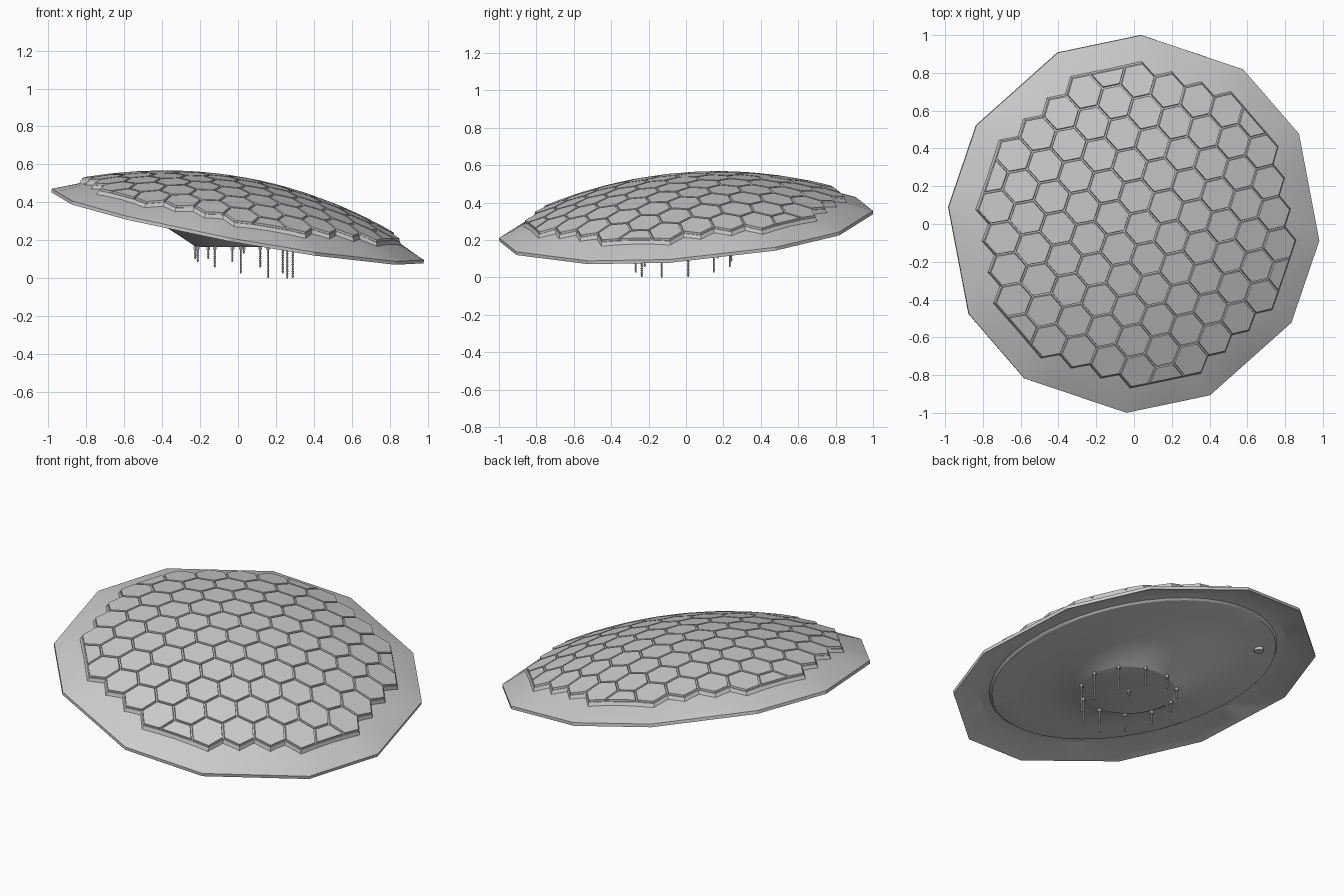
import bpy, bmesh, math
from mathutils import Vector, Matrix

if "Cube" in bpy.data.objects:
    bpy.data.objects.remove(bpy.data.objects["Cube"])

# Shared dimensions: the dish is built level, then tilted
NORMAL = Vector((0.184, -0.08, 1)).normalized()
CENTRE = Vector((0, 0, 0.284))
TILT = Matrix.Translation(CENTRE) @ Vector((0, 0, 1)).rotation_difference(NORMAL).to_matrix().to_4x4()
H = 0.216                      # dome height
S = 0.0967                     # hexagon side
P = S * math.sqrt(3)           # hexagon pitch
A0 = math.radians(101.3)       # direction of the clipped corners
SUB = 4                        # points per rim side


def dome(x, y):
    return H * (1 - x * x - y * y)


def finish(name, bm, angle=25):
    bmesh.ops.recalc_face_normals(bm, faces=bm.faces)
    me = bpy.data.meshes.new(name)
    bm.to_mesh(me)
    bm.free()
    ob = bpy.data.objects.new(name, me)
    bpy.context.collection.objects.link(ob)
    bpy.ops.object.select_all(action='DESELECT')
    ob.select_set(True)
    bpy.context.view_layer.objects.active = ob
    if angle:
        bpy.ops.object.shade_smooth_by_angle(angle=math.radians(angle))
    return ob


def rim_points():
    # twelve-sided outline with alternating side lengths
    angs = []
    for k in range(6):
        mid = A0 + k * math.pi / 3
        angs += [mid - math.radians(13.2), mid + math.radians(13.2)]
    corners = [Vector((math.cos(a), math.sin(a))) * 1.003 for a in angs]
    return [corners[i].lerp(corners[(i + 1) % 12], j / SUB)
            for i in range(12) for j in range(SUB)]


def skin(bm, rings):
    for a, b in zip(rings, rings[1:]):
        n = len(a)
        for i in range(n):
            bm.faces.new((a[i], a[(i + 1) % n], b[(i + 1) % n], b[i]))


# Dish body: domed top, thin rim, underside with a level mounting pad
outline = rim_points()
bm = bmesh.new()


def ring(func):
    return [bm.verts.new(func(p)) for p in outline]


rings = []
for f in (0.04, 0.2, 0.36, 0.52, 0.68, 0.86):
    rings.append(ring(lambda p: TILT @ Vector((p.x * f, p.y * f, dome(p.x * f, p.y * f)))))
for f, z in ((1, 0), (1, -0.018), (0.87, 0.03)):
    rings.append(ring(lambda p: TILT @ Vector((p.x * f, p.y * f, z))))
for r, z in ((0.79, 0.026), (0.78, 0.016)):
    rings.append(ring(lambda p: TILT @ (p.normalized() * r).to_3d() + NORMAL * z))


def underside(p, r):
    t = max(0, min(1, (r - 0.25) / 0.5))
    s = 1 - (1 - t) ** 2.05
    d = p.normalized() * r
    x, y = d.x + 0.03 * (1 - t), d.y - 0.01 * (1 - t)
    plane = 0.297 - 0.184 * x + 0.08 * y
    return Vector((x, y, 0.165 * (1 - s) + plane * s))


for r in (0.765, 0.65, 0.55, 0.47, 0.40, 0.35, 0.31, 0.28, 0.26, 0.25):
    rings.append(ring(lambda p: underside(p, r)))
skin(bm, rings)
bm.faces.new(rings[0])
bm.faces.new(rings[-1])
finish("dish_body", bm)

# Hexagonal tiles: five rings around the centre, the corner tiles cut in half
bm = bmesh.new()
pitch_a = Vector((math.cos(A0), math.sin(A0))) * P
pitch_b = Vector((math.cos(A0 + math.pi / 3), math.sin(A0 + math.pi / 3))) * P
for u in range(-5, 6):
    for v in range(-5, 6):
        if abs(u + v) > 5:
            continue
        c = pitch_a * u + pitch_b * v
        if c.length > 4.95 * P:
            # keep the inner half of the hexagon
            start, degrees = math.atan2(c.y, c.x), (90, 150, 210, 270)
        else:
            start, degrees = A0, range(30, 390, 60)
        verts = []
        for a in degrees:
            w = c + Vector((math.cos(start + math.radians(a)), math.sin(start + math.radians(a)))) * S
            verts.append(bm.verts.new(TILT @ Vector((w.x, w.y, dome(w.x, w.y) + 0.017))))
        bm.faces.new(verts)
bmesh.ops.remove_doubles(bm, verts=bm.verts, dist=0.004)
bmesh.ops.recalc_face_normals(bm, faces=bm.faces)
tiles = bm.faces[:]
if sum(f.normal.z for f in tiles) < 0:
    bmesh.ops.reverse_faces(bm, faces=tiles)
# slightly flared outer wall of the tile bed
wall = bmesh.ops.extrude_edge_only(bm, edges=[e for e in bm.edges if e.is_boundary])
for v in [g for g in wall["geom"] if isinstance(g, bmesh.types.BMVert)]:
    d = v.co - CENTRE
    v.co += (d - NORMAL * d.dot(NORMAL)) * 0.012 - NORMAL * 0.026
# grooves between raised tiles
bmesh.ops.inset_individual(bm, faces=tiles, thickness=0.004, use_even_offset=True)
bmesh.ops.inset_individual(bm, faces=tiles, thickness=0.002, depth=0.011, use_even_offset=True)
finish("hex_tiles", bm, 0)


# Threaded studs with nuts under the mounting pad
def cylinder(bm, x, y, z0, z1, r, seg):
    bmesh.ops.create_cone(bm, cap_ends=True, segments=seg, radius1=r, radius2=r, depth=z1 - z0,
                          matrix=Matrix.Translation((x, y, (z0 + z1) / 2)))


def stud(bm, x, y, low):
    cylinder(bm, x, y, low, 0.20, 0.004, 8)
    z = low + 0.008
    while z < 0.15:
        cylinder(bm, x, y, z, z + 0.005, 0.006, 8)
        z += 0.012
    cylinder(bm, x, y, 0.152, 0.168, 0.011, 6)


bm = bmesh.new()
for k in range(11):
    a = math.radians(5 + k * 360 / 11)
    x, y = 0.03 + 0.26 * math.cos(a), -0.01 + 0.26 * math.sin(a)
    stud(bm, x, y, max(0, 0.05 - 0.19 * (x - 0.03) + 0.1 * y))
stud(bm, 0.03, -0.01, 0.13)
finish("mounting_studs", bm)

# Small cable fitting near the edge of the underside
bm = bmesh.new()
cylinder(bm, -0.50, 0.45, 0.40, 0.44, 0.025, 16)
finish("cable_fitting", bm)
